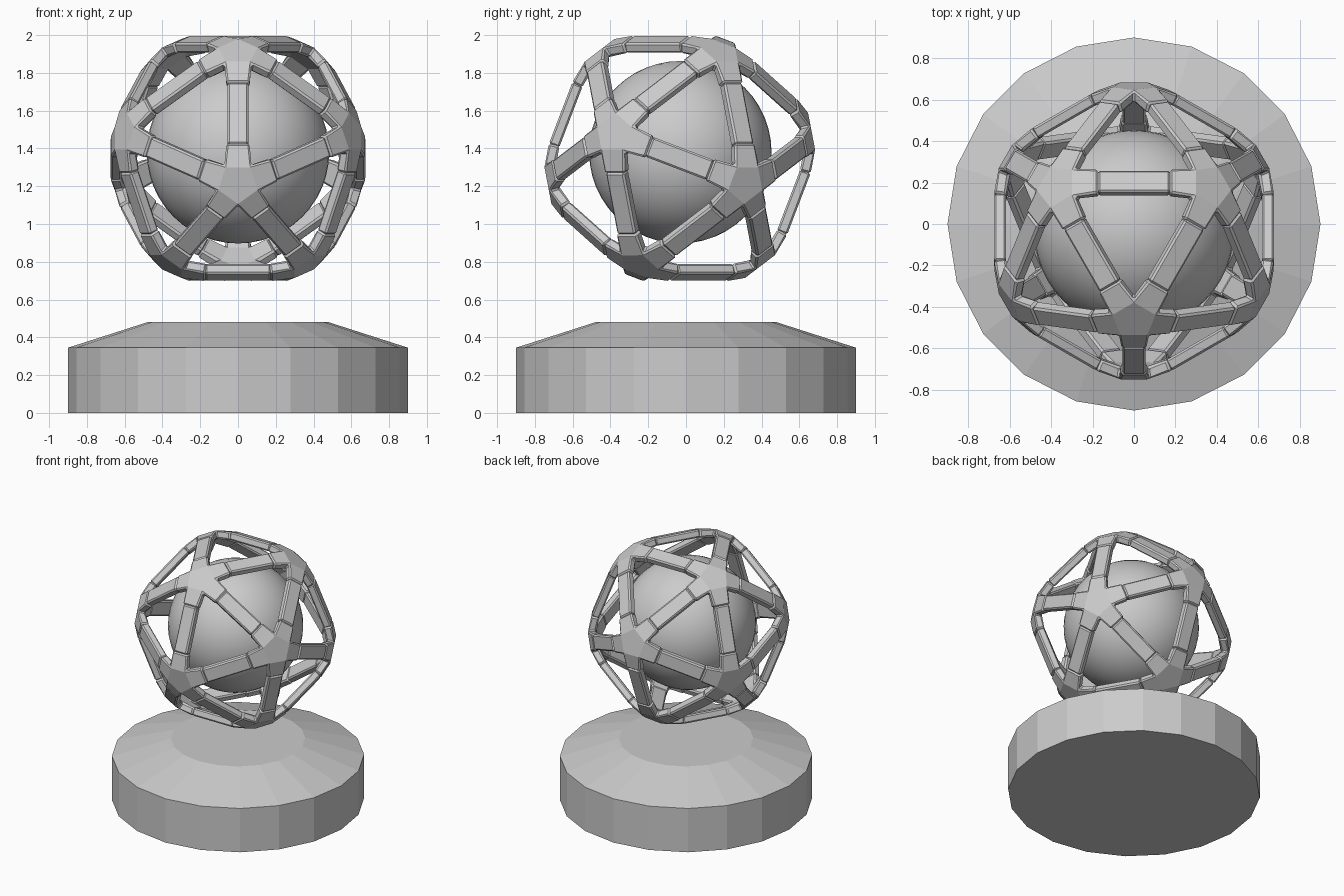
import bpy, bmesh, math
from mathutils import Vector

if "Cube" in bpy.data.objects:
    bpy.data.objects.remove(bpy.data.objects["Cube"])

CENTRE = Vector((0, -0.033, 1.347))
PHI = (1 + 5 ** 0.5) / 2
TILT = math.atan(1 / PHI ** 2)          # turns one triangle to face straight up
E1 = Vector((1, 0, 0))
E2 = Vector((0, math.sin(TILT), math.cos(TILT)))
E3 = Vector((0, -math.cos(TILT), math.sin(TILT)))


def finish(name, bm, loc):
    mesh = bpy.data.meshes.new(name)
    bm.to_mesh(mesh)
    bm.free()
    ob = bpy.data.objects.new(name, mesh)
    ob.location = loc
    bpy.context.collection.objects.link(ob)
    return ob


def patch(bm, pts):
    """Add a face that looks away from the cage centre."""
    f = bm.faces.new([bm.verts.new(p) for p in pts])
    f.normal_update()
    if f.normal.dot(f.calc_center_median()) < 0:
        f.normal_flip()


def thicken(ob):
    s = ob.modifiers.new("thickness", 'SOLIDIFY')
    s.thickness, s.offset, s.use_even_offset = 0.058, -1, True
    b = ob.modifiers.new("chamfer", 'BEVEL')
    b.width, b.segments, b.limit_method = 0.010, 1, 'ANGLE'
    b.angle_limit = math.radians(40)


# pedestal: 20-sided drum with a sloped shoulder
bm = bmesh.new()
rings = [[bm.verts.new((r * math.sin(math.tau * i / 20), r * math.cos(math.tau * i / 20), z))
          for i in range(20)] for r, z in ((0.9, 0), (0.9, 0.345), (0.48, 0.48))]
for lo, hi in zip(rings, rings[1:]):
    for i in range(20):
        j = (i + 1) % 20
        bm.faces.new((lo[i], lo[j], hi[j], hi[i]))
bm.faces.new(rings[0])
bm.faces.new(rings[-1])
bmesh.ops.recalc_face_normals(bm, faces=bm.faces)
finish("pedestal", bm, (0, 0, 0))

# smooth inner ball
bpy.ops.mesh.primitive_uv_sphere_add(segments=48, ring_count=24, radius=0.483,
                                     location=(0, -0.03, 1.38))
bpy.context.object.name = "inner_ball"
bpy.ops.object.shade_smooth()

# icosahedron corner directions
corners = []
for a in (-1, 1):
    for b in (-PHI, PHI):
        for x, y, z in ((0, a, b), (a, b, 0), (b, 0, a)):
            corners.append((E1 * x + E2 * y + E3 * z).normalized())

struts = bmesh.new()
hubs = bmesh.new()
for i, v in enumerate(corners):
    near = [n for n in corners if 0.3 < n.dot(v) < 0.6]
    hub = bmesh.new()
    rim = []
    for n in near:
        u, t = (v + n).normalized(), (v - n).normalized()
        w = u.cross(t)
        # short arm from the hub rim to the strut
        base, tip = t * 0.289 + u * 0.659, t * 0.174 + u * 0.675
        patch(hub, (base + w * 0.0727, base - w * 0.0727, tip - w * 0.061, tip + w * 0.061))
        rim += [base + w * 0.0727]
        # long strut, once per edge
        if corners.index(n) > i:
            c = u * 0.675
            patch(struts, [c + t * (0.174 * sx) + w * (0.056 * sy)
                           for sx, sy in ((1, 1), (1, -1), (-1, -1), (-1, 1))])
    # pentagon plate, its corners sorted around the axis
    ax = near[0].cross(v).normalized()
    ay = v.cross(ax)
    rim.sort(key=lambda p: math.atan2(p.dot(ay), p.dot(ax)))
    patch(hub, rim)
    bmesh.ops.remove_doubles(hub, verts=hub.verts, dist=0.004)
    tmp = bpy.data.meshes.new("tmp")
    hub.to_mesh(tmp)
    hub.free()
    hubs.from_mesh(tmp)
    bpy.data.meshes.remove(tmp)

thicken(finish("cage_struts", struts, CENTRE))
thicken(finish("cage_hubs", hubs, CENTRE))
